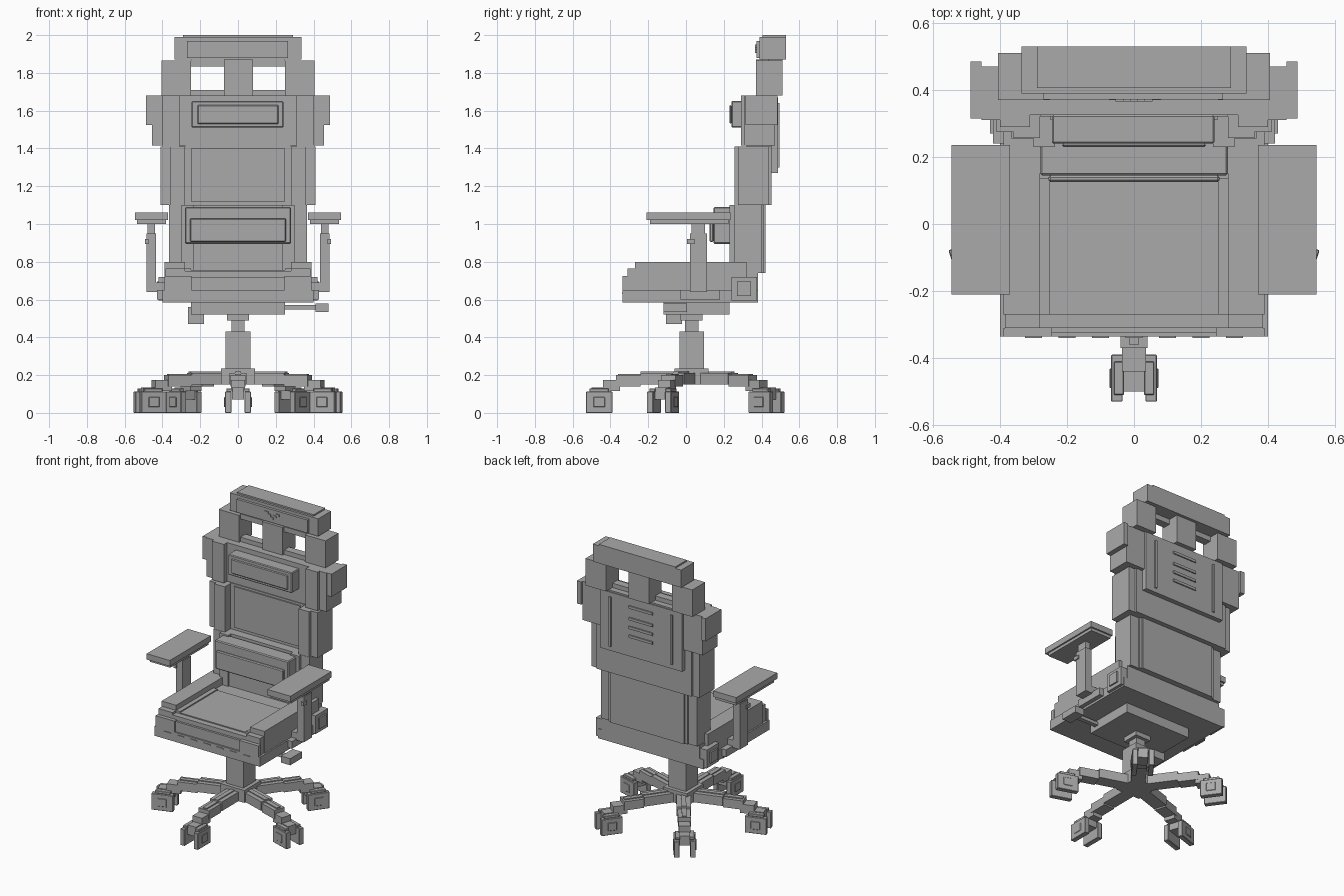
import bpy, bmesh, math
from mathutils import Matrix

grey = bpy.data.materials.new("mid_grey")
grey.diffuse_color = (0.4, 0.4, 0.4, 1)


def part(name, boxes, mirror=False, bevel=0.0, matrix=None):
    """One object from boxes (x0, x1, y0, y1, z0, z1), optionally mirrored in x."""
    bm = bmesh.new()
    todo = list(boxes)
    if mirror:
        todo += [(-b[1], -b[0]) + tuple(b[2:]) for b in boxes]
    for x0, x1, y0, y1, z0, z1 in todo:
        m = Matrix.Translation(((x0 + x1) / 2, (y0 + y1) / 2, (z0 + z1) / 2))
        m = m @ Matrix.Diagonal((x1 - x0, y1 - y0, z1 - z0, 1))
        bmesh.ops.create_cube(bm, size=1, matrix=m)
    if matrix:
        bm.transform(matrix)
    me = bpy.data.meshes.new(name)
    bm.to_mesh(me)
    bm.free()
    me.materials.append(grey)
    ob = bpy.data.objects.new(name, me)
    bpy.context.collection.objects.link(ob)
    if bevel:
        mod = ob.modifiers.new("Bevel", 'BEVEL')
        mod.width = bevel
        mod.segments = 1
    return ob


# Head bar with front panel and small stepped ornament
part("head_bar", [(-.335, .335, .39, .53, 1.87, 1.99), (-.29, .29, .405, .53, 1.99, 2.0)])
part("head_panel", [(-.27, .265, .372, .39, 1.88, 1.97)])
part("head_ornament", [(.03, .055, .366, .372, 1.935, 1.95), (.01, .03, .366, .372, 1.92, 1.935)], True)
part("head_ornament_tip", [(-.01, .01, .366, .372, 1.905, 1.92)])

# Open strap section: posts and thin rails around two holes
part("strap_posts", [(.25, .405, .37, .51, 1.68, 1.865)], True)
part("strap_center_post", [(-.075, .08, .37, .51, 1.68, 1.87)])
part("strap_rails", [(-.25, .25, .385, .44, 1.68, 1.71), (-.25, .25, .385, .44, 1.835, 1.87)])

# Shoulder section
part("shoulder_core", [(-.31, .31, .325, .48, 1.415, 1.68)])
part("shoulder_wings", [(.31, .455, .31, .47, 1.415, 1.68),
                        (.31, .40, .29, .31, 1.415, 1.68),
                        (.455, .488, .315, .485, 1.525, 1.68)], True)
part("head_pillow", [(-.245, .24, .24, .325, 1.51, 1.65), (-.215, .215, .23, .24, 1.53, 1.63)], bevel=.006)

# Middle backrest
part("middle_back", [(-.28, .28, .32, .453, 1.10, 1.415), (-.25, .25, .312, .32, 1.12, 1.40)])
part("middle_bolsters", [(.28, .36, .257, .453, 1.10, 1.41), (.36, .41, .275, .44, 1.10, 1.41)], True)

# Rear shell plate with ridges and vents
part("rear_plate", [(-.31, .31, .45, .486, 1.27, 1.67)])
part("rear_ridges", [(.225, .24, .486, .495, 1.30, 1.64)], True)
part("rear_vents", [(-.09, .09, .486, .494, z, z + .018) for z in (1.40, 1.46, 1.52, 1.60)])

# Lower backrest and lumbar pillow
part("lower_back", [(-.28, .28, .26, .42, .74, 1.10), (-.235, .235, .24, .26, .74, 1.08)])
part("lower_bolsters", [(.235, .30, .23, .41, .74, 1.10), (.30, .365, .255, .40, .74, 1.10)], True)
part("lumbar_pillow", [(-.28, .28, .145, .25, .895, 1.09), (-.255, .255, .125, .145, .905, 1.03)], bevel=.006)

# Seat
part("seat_base", [(-.40, .40, -.335, .38, .585, .65), (-.37, .37, .24, .38, .65, .74)])
part("seat_cushion", [(-.28, .28, -.31, .25, .65, .75), (-.25, .25, -.325, .14, .65, .72),
                      (-.255, .255, -.27, .135, .75, .757)])
part("seat_bolsters", [(.28, .39, -.27, .32, .65, .80), (.25, .28, -.27, .135, .65, .765),
                       (.28, .385, -.31, -.27, .65, .765), (.245, .39, -.335, -.31, .65, .725)], True)
part("seat_front_stitches", [(x - .025, x + .025, -.34, -.335, .632, .638)
                             for x in [i * .1 - .3 for i in range(7)]])

# Hinge covers and armrests
part("hinge_covers", [(.37, .42, .24, .375, .595, .72), (.42, .43, .27, .345, .62, .695)], True)
part("arm_brackets", [(.36, .43, -.03, .18, .60, .65), (.39, .485, .02, .11, .64, .69)], True)
part("arm_posts", [(.435, .485, .02, .11, .64, .95), (.44, .478, .03, .10, .95, 1.0),
                   (.475, .493, .005, .045, .895, .92)], True)
part("arm_pads", [(.37, .545, -.21, .235, 1.02, 1.06), (.38, .535, -.19, .225, 1.0, 1.02)], True)

# Tilt mechanism, knob and lever
part("tilt_mechanism", [(-.25, .25, -.12, .23, .52, .585)])
part("tension_knob", [(-.265, -.18, -.105, -.02, .47, .56)])
part("lever", [(.25, .41, -.08, -.05, .548, .57), (.41, .48, -.12, .005, .535, .58)])

# Gas column
C = .03
part("column", [(-r, r, C - r, C + r, z0, z1) for r, z0, z1 in
                ((.065, .22, .43), (.035, .43, .49), (.058, .49, .525))])
part("hub", [(-.09, .09, C - .09, C + .09, .15, .235)])

# Five legs with stepped profile and twin-wheel casters
for i in range(5):
    turn = Matrix.Translation((0, C, 0)) @ Matrix.Rotation(math.radians(72 * i), 4, 'Z')
    part(f"leg_{i + 1}", [(-.045, .045, -.27, -.03, .15, .212),
                          (-.04, .04, -.40, -.27, .14, .20),
                          (-.036, .036, -.47, -.38, .115, .175),
                          (-.032, .032, -.53, -.43, .07, .135)], matrix=turn)
    part(f"leg_strip_{i + 1}", [(-.015, .015, -.27, -.06, .212, .218),
                                (-.015, .015, -.39, -.27, .20, .207)], matrix=turn)
    part(f"caster_{i + 1}", [(.034, .068, -.56, -.42, .0, .112),
                             (.03, .06, -.54, -.44, .112, .13),
                             (.068, .073, -.52, -.46, .03, .085)],
         True, bevel=.004, matrix=turn)
